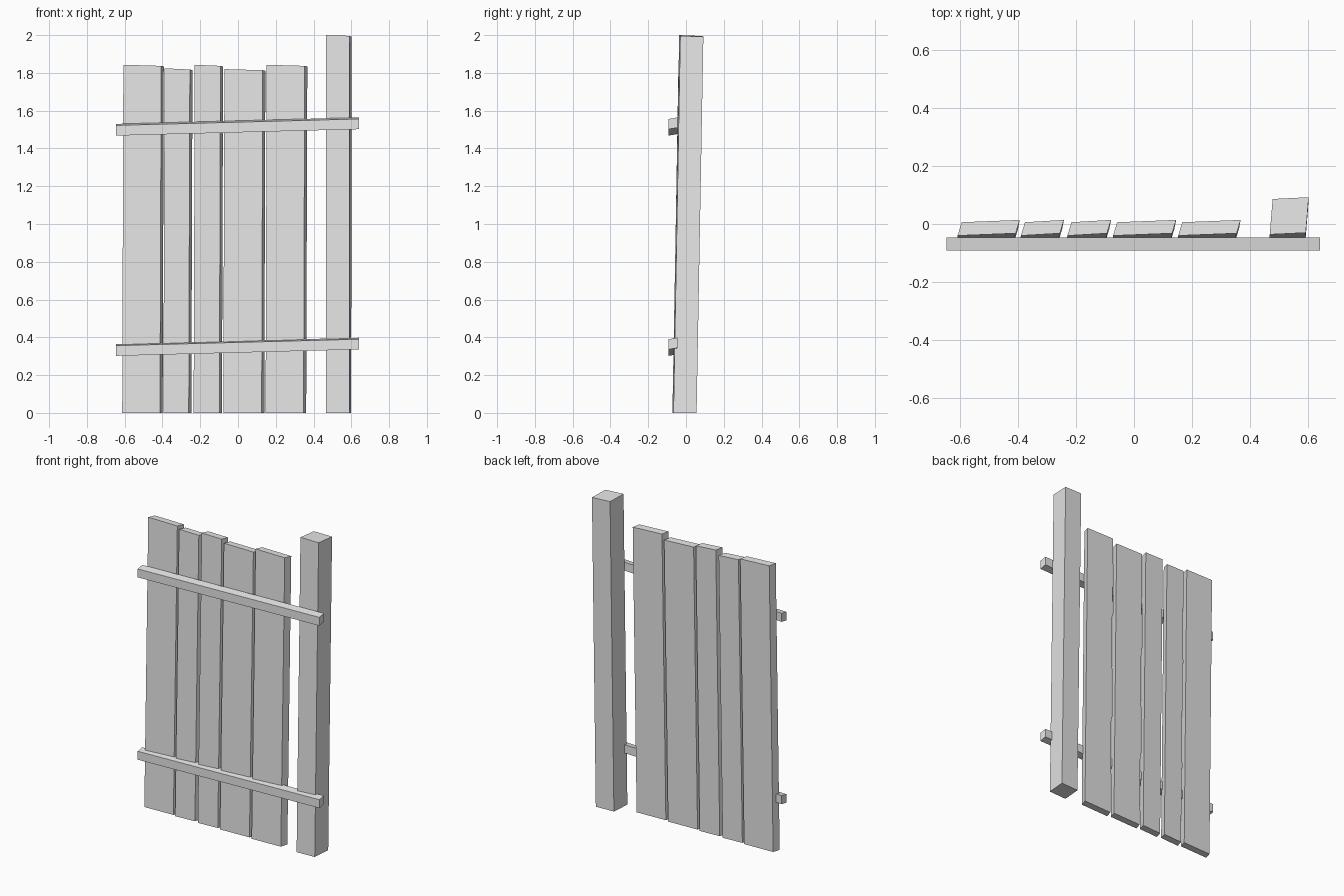
import bpy
import bmesh
from mathutils import Vector

cube = bpy.data.objects.get("Cube")
if cube:
    bpy.data.objects.remove(cube, do_unlink=True)

wood = bpy.data.materials.new("pale_grey_wood")
wood.use_nodes = True
wood.diffuse_color = (0.8, 0.8, 0.8, 1)
wood.node_tree.nodes["Principled BSDF"].inputs["Base Color"].default_value = (0.8, 0.8, 0.8, 1)


def skewed_box(name, origin, across, depth, up, top_slope=Vector()):
    """Box spanned by three edge vectors; top_slope tips its top end in z."""
    bm = bmesh.new()
    bmesh.ops.create_cube(bm, size=1)
    for v in bm.verts:
        a, b, c = (v.co + Vector((0.5, 0.5, 0.5)))
        v.co = origin + across * a + depth * b + up * c
        v.co.z += c * (top_slope.x * a + top_slope.y * b)
    bmesh.ops.recalc_face_normals(bm, faces=bm.faces)
    mesh = bpy.data.meshes.new(name)
    bm.to_mesh(mesh)
    bm.free()
    mesh.materials.append(wood)
    obj = bpy.data.objects.new(name, mesh)
    bpy.context.collection.objects.link(obj)
    return obj


# Leaning planks: left edge, width, height
planks = [(-0.613, 0.2, 1.843), (-0.395, 0.134, 1.824), (-0.235, 0.136, 1.843),
          (-0.078, 0.203, 1.82), (0.146, 0.201, 1.843)]
for i, (x, width, height) in enumerate(planks, 1):
    skewed_box(f"plank_{i}", Vector((x, -0.071, 0)), Vector((width, 0.008, 0)),
               Vector((0.014, 0.046, 0)), Vector((0.006, 0.031, height)),
               Vector((-0.006, -0.003)))

# Square post, leaning back
skewed_box("post", Vector((0.465, -0.072, 0)), Vector((0.124, 0.006, 0)),
           Vector((0.01, 0.122, 0)), Vector((0.002, 0.036, 2)), Vector((-0.004, -0.005)))

# Slanted rails across the front
for name, z in (("lower_rail", 0.302), ("upper_rail", 1.468)):
    skewed_box(name, Vector((-0.645, -0.092, z)), Vector((1.285, 0, 0.034)),
               Vector((0, 0.046, 0.008)), Vector((0, 0, 0.054)))
